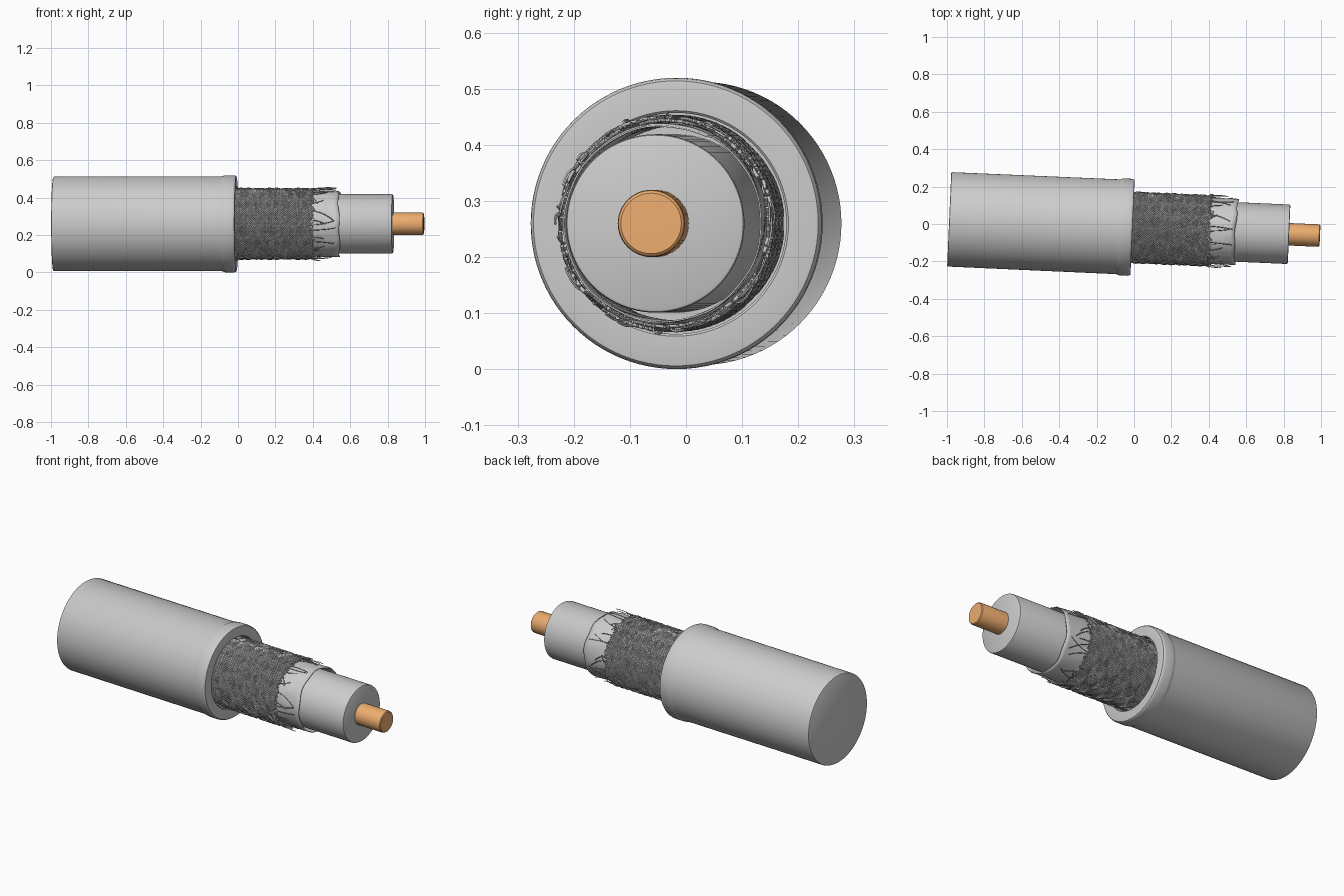
import bpy, bmesh, math, random
from mathutils import Matrix

if "Cube" in bpy.data.objects:
    bpy.data.objects.remove(bpy.data.objects["Cube"])

random.seed(4)
# Everything is built along local x, then turned slightly in plan
PLACE = Matrix.Translation((0, -0.0185, 0.26)) @ Matrix.Rotation(math.atan(-0.044), 4, 'Z')
TAU = 2 * math.pi


def smooth(ob, angle=35):
    bpy.ops.object.select_all(action='DESELECT')
    ob.select_set(True)
    bpy.context.view_layer.objects.active = ob
    bpy.ops.object.shade_smooth_by_angle(angle=math.radians(angle))


def new_object(name, bm):
    bmesh.ops.recalc_face_normals(bm, faces=bm.faces)
    me = bpy.data.meshes.new(name)
    bm.to_mesh(me)
    bm.free()
    ob = bpy.data.objects.new(name, me)
    bpy.context.collection.objects.link(ob)
    ob.matrix_world = PLACE
    smooth(ob)
    return ob


def lathe(name, profile, sides=96):
    """Revolve (x, radius) points round the cable axis."""
    bm = bmesh.new()
    rings = []
    for x, r in profile:
        if r == 0:
            rings.append([bm.verts.new((x, 0, 0))] * sides)
        else:
            rings.append([bm.verts.new((x, r * math.cos(TAU * i / sides), r * math.sin(TAU * i / sides)))
                          for i in range(sides)])
    for a, b in zip(rings, rings[1:]):
        for i in range(sides):
            j = (i + 1) % sides
            bm.faces.new(list(dict.fromkeys((a[i], a[j], b[j], b[i]))))
    return new_object(name, bm)


def wires(name, paths, radius):
    """Thin round wires along (x, angle, radius) paths."""
    cu = bpy.data.curves.new(name, 'CURVE')
    cu.dimensions = '3D'
    cu.bevel_depth = radius
    cu.bevel_resolution = 0
    cu.use_fill_caps = True
    for path in paths:
        sp = cu.splines.new('POLY')
        sp.points.add(len(path) - 1)
        for p, (x, a, r) in zip(sp.points, path):
            p.co = (x, r * math.cos(a), r * math.sin(a), 1)
    ob = bpy.data.objects.new(name, cu)
    bpy.context.collection.objects.link(ob)
    ob.matrix_world = PLACE
    bpy.ops.object.select_all(action='DESELECT')
    ob.select_set(True)
    bpy.context.view_layer.objects.active = ob
    bpy.ops.object.convert(target='MESH')
    smooth(bpy.context.object, 95)


# Outer jacket with a raised lip and a bore for the braid
lathe("outer_jacket", [
    (-0.989, 0), (-0.989, 0.247), (-0.987, 0.2508), (-0.983, 0.2525), (-0.085, 0.2535),
    (-0.081, 0.2545), (-0.074, 0.2582), (-0.066, 0.2595), (-0.022, 0.2595), (-0.014, 0.258),
    (-0.009, 0.254), (-0.008, 0.25), (-0.008, 0.201), (-0.012, 0.197), (-0.06, 0.197), (-0.06, 0)])

# Inner insulation core
lathe("insulation_core", [
    (-0.05, 0), (-0.05, 0.159), (0.822, 0.159), (0.828, 0.1572), (0.830, 0.153), (0.830, 0)])

# Copper conductor
copper = bpy.data.materials.new("copper")
copper.diffuse_color = (0.85, 0.42, 0.16, 1)
copper.use_nodes = True
copper.node_tree.nodes["Principled BSDF"].inputs["Base Color"].default_value = copper.diffuse_color
core = lathe("copper_conductor", [
    (0.78, 0), (0.78, 0.060), (0.984, 0.060), (0.991, 0.0585), (0.995, 0.054), (0.996, 0)], 48)
core.data.materials.append(copper)

# Foil wrap: thin sleeve with a spiral overlap and a slightly uneven cut edge
bm = bmesh.new()
SIDES, ROWS = 96, 24
grid = []
for k in range(ROWS + 1):
    row = []
    for i in range(SIDES):
        a = TAU * i / SIDES
        end = 0.546 + 0.005 * math.sin(2 * a + 1) + 0.003 * math.sin(7 * a)
        x = -0.05 + (end + 0.05) * k / ROWS
        lap = (x / 0.3 + i / SIDES) % 1
        r = 0.1735 + 0.004 * lap + 0.0008 * math.sin(9 * a + 20 * x)
        row.append(bm.verts.new((x, r * math.cos(a), r * math.sin(a))))
    grid.append(row)
for a, b in zip(grid, grid[1:]):
    for i in range(SIDES):
        j = (i + 1) % SIDES
        bm.faces.new((a[i], a[j], b[j], b[i]))
foil = new_object("foil_wrap", bm)
thick = foil.modifiers.new("thickness", 'SOLIDIFY')
thick.thickness = 0.003
thick.offset = 0

# Braided shield: bundles of wire spiralling both ways, weaving over and under
BUNDLES, PER, STEPS = 16, 6, 44
X0, X1, TURN = -0.04, 0.40, 0.36 * TAU
paths = []
for way in (1, -1):
    for b in range(BUNDLES):
        for w in range(PER):
            start = TAU * (b + (w + 0.5) / PER) / BUNDLES
            end = X1 + random.uniform(-0.006, 0.012)
            path = []
            for s in range(STEPS + 1):
                t = s / STEPS
                x = X0 + (end - X0) * t
                twist = TURN * (x - X0) / (X1 - X0)
                over = way * math.sin(BUNDLES * twist + math.pi * b)
                path.append((x, start + way * twist, 0.1865 + 0.0035 * over))
            paths.append(path)
wires("braided_shield", paths, 0.0038)

# Loose strands frayed out past the end of the braid
strands = []
for n in range(46):
    a = TAU * (n + random.random()) / 46
    length = random.choice((0.03, 0.05, 0.08, 0.13)) * random.uniform(0.8, 1.1)
    swing = random.uniform(-0.3, 0.3)
    lift = random.uniform(-0.004, 0.010)
    strands.append([(0.39 + length * t, a + swing * t * t, 0.187 + lift * math.sin(2.2 * t))
                    for t in (k / 8 for k in range(9))])
wires("frayed_strands", strands, 0.0022)
